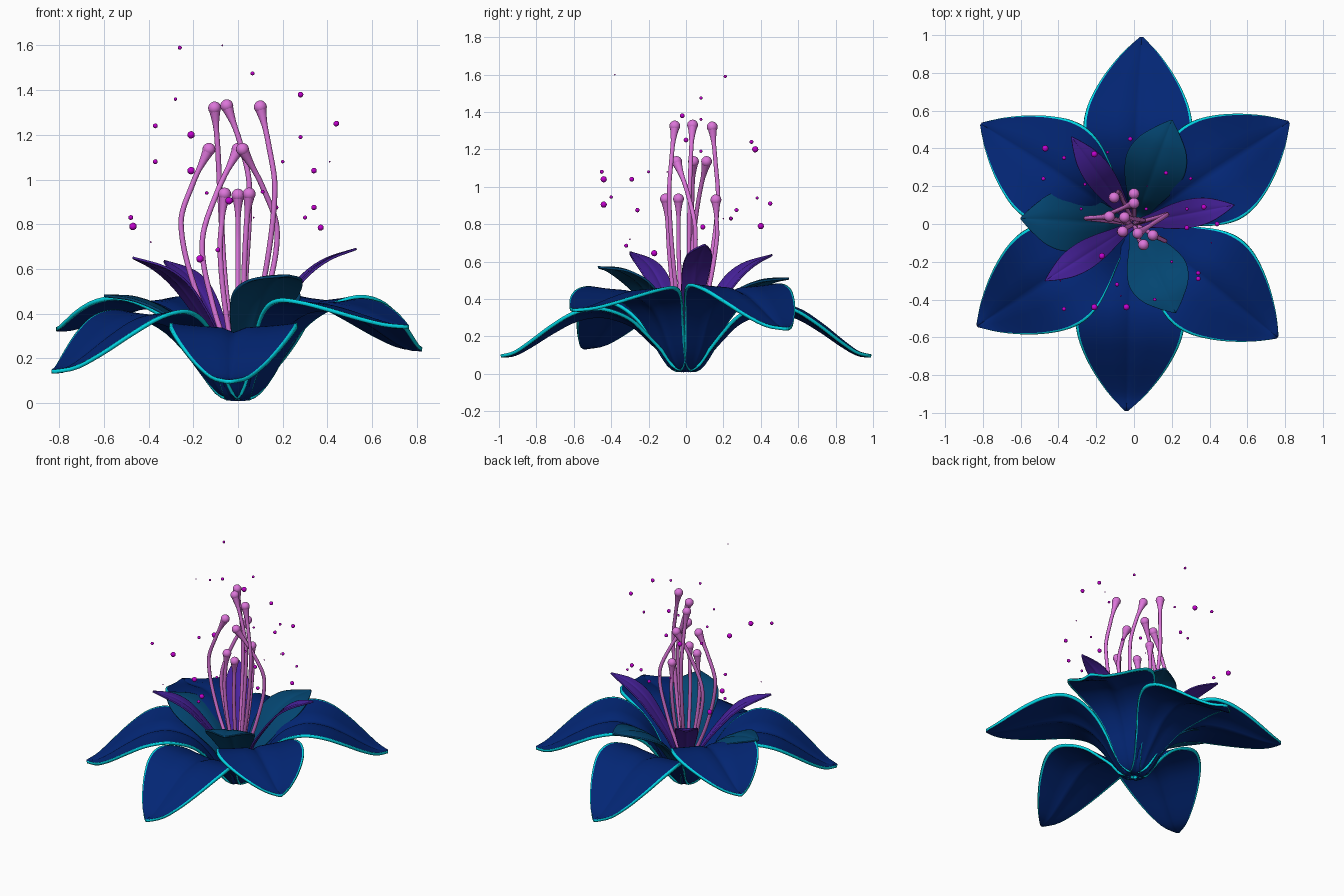
import bpy, bmesh, math
from mathutils import Vector

if "Cube" in bpy.data.objects:
    bpy.data.objects.remove(bpy.data.objects["Cube"])


def material(name, rgb):
    m = bpy.data.materials.new(name)
    m.diffuse_color = (*rgb, 1)
    m.use_nodes = True
    m.node_tree.nodes["Principled BSDF"].inputs["Base Color"].default_value = m.diffuse_color
    return m


BLUE = material("deep_blue", (0.0008, 0.019, 0.175))
CYAN = material("cyan_edge", (0.0, 0.66, 0.76))
TEAL = material("dark_teal", (0.001, 0.06, 0.165))
PURPLE = material("purple", (0.065, 0.016, 0.34))
PINK = material("pink", (0.72, 0.18, 0.70))
MAGENTA = material("magenta", (0.55, 0.0, 0.62))


def smooth_lookup(pts, x):
    """Hermite interpolation through (x, y) points."""
    def slope(i):
        a, b = pts[max(i - 1, 0)], pts[min(i + 1, len(pts) - 1)]
        return (b[1] - a[1]) / (b[0] - a[0])
    x = min(max(x, pts[0][0]), pts[-1][0])
    i = 0
    while i < len(pts) - 2 and x > pts[i + 1][0]:
        i += 1
    (x0, y0), (x1, y1) = pts[i], pts[i + 1]
    h = x1 - x0
    t = (x - x0) / h
    return ((2*t**3 - 3*t*t + 1) * y0 + (t**3 - 2*t*t + t) * h * slope(i)
            + (3*t*t - 2*t**3) * y1 + (t**3 - t*t) * h * slope(i + 1))


def finish(bm, name, mats):
    bmesh.ops.recalc_face_normals(bm, faces=bm.faces)
    for f in bm.faces:
        f.smooth = True
    me = bpy.data.meshes.new(name)
    bm.to_mesh(me)
    bm.free()
    for m in mats:
        me.materials.append(m)
    ob = bpy.data.objects.new(name, me)
    bpy.context.collection.objects.link(ob)
    return ob


def petal(name, tip, profile, widths, mats, lift, groove, thick):
    """Grid petal from the centre to tip (x, y); profile and widths run over 0..1."""
    length = math.hypot(*tip)
    u = Vector((tip[0], tip[1], 0)) / length
    side = Vector((-u.y, u.x, 0))
    vs = [-1, -0.955, -0.8, -0.6, -0.4, -0.2, -0.07, 0, 0.07, 0.2, 0.4, 0.6, 0.8, 0.955, 1]
    n = 36
    bm = bmesh.new()
    rows = []
    for i in range(n + 1):
        s = 0.02 + 0.98 * i / n
        w, z = smooth_lookup(widths, s), smooth_lookup(profile, s)
        row = []
        for v in vs:
            p = u * (s * length) + side * (w * v)
            # edges rise or droop, the midrib sinks into a groove
            p.z = z + lift * math.sin(math.pi * s) * v * v \
                - groove * math.sin(math.pi * s) * math.exp(-(v / 0.12) ** 2)
            row.append(bm.verts.new(p))
        rows.append(row)
    for a, b in zip(rows, rows[1:]):
        for j in range(len(vs) - 1):
            f = bm.faces.new((a[j], b[j], b[j + 1], a[j + 1]))
            if len(mats) > 1 and j in (0, len(vs) - 2):
                f.material_index = 1
    ob = finish(bm, name, mats)
    mod = ob.modifiers.new("thickness", 'SOLIDIFY')
    mod.thickness = thick
    mod.offset = 0
    mod.material_offset_rim = len(mats) - 1
    return ob


# Large outer petals: tip x, y, z and peak height
OUTER_W = [(0, .045), (.1, .075), (.2, .135), (.3, .205), (.4, .262), (.5, .287), (.6, .277),
           (.7, .238), (.8, .18), (.9, .105), (.96, .05), (1, .008)]
OUTER = [(0.04, 0.99, 0.095, 0.35), (0.82, 0.54, 0.24, 0.455), (0.76, -0.60, 0.34, 0.44),
         (-0.04, -0.99, 0.095, 0.33), (-0.83, -0.54, 0.14, 0.39), (-0.81, 0.53, 0.33, 0.45)]
for k, (x, y, zt, pk) in enumerate(OUTER):
    d = zt - pk
    prof = [(0, .012), (.07, .04), (.13, .12), (.2, .58 * pk), (.28, .81 * pk), (.38, .95 * pk),
            (.48, pk), (.6, pk + .11 * d), (.72, pk + .39 * d), (.85, pk + .76 * d),
            (.93, pk + .95 * d), (1, zt)]
    petal(f"outer_petal_{k+1}", (x, y), prof, OUTER_W, [BLUE, CYAN], 0.02, 0.022, 0.018)

# Teal inner petals
for k, (x, y, zt) in enumerate([(0.20, 0.55, 0.51), (-0.60, 0.03, 0.48), (0.22, -0.47, 0.57)]):
    prof = [(0, .1), (.1, .25 * zt), (.25, .54 * zt), (.5, .84 * zt), (.75, .98 * zt), (1, zt)]
    w = [(0, .03), (.2, .075), (.4, .135), (.58, .162), (.75, .135), (.9, .065), (1, .004)]
    petal(f"teal_petal_{k+1}", (x, y), prof, w, [TEAL], -0.02, 0.01, 0.012)

# Purple narrow petals
for k, (x, y, zt) in enumerate([(0.53, 0.10, 0.69), (-0.33, 0.46, 0.635), (-0.47, -0.30, 0.65)]):
    prof = [(0, .1), (.1, .25 * zt), (.2, .43 * zt), (.41, .68 * zt), (.57, .83 * zt),
            (.75, .93 * zt), (1, zt)]
    w = [(0, .02), (.2, .04), (.4, .066), (.58, .076), (.75, .064), (.9, .032), (1, .003)]
    petal(f"purple_petal_{k+1}", (x, y), prof, w, [PURPLE], 0.0, 0.006, 0.01)


def stamen(name, bulge, knob):
    """Tapering tube through base, bulge and knob, ending in a round anther."""
    base = Vector((bulge[0] * .15, bulge[1] * .15, 0.17))
    bulge, knob = Vector(bulge), Vector(knob)
    ctrl = [base, base.lerp(bulge, .5) + Vector((bulge.x * .14, bulge.y * .14, 0)), bulge,
            bulge.lerp(knob, .55) + Vector((bulge.x - knob.x, bulge.y - knob.y, 0)) * .12, knob]
    axes = [[(c.z, c[a]) for c in ctrl] for a in (0, 1)]
    n, seg = 44, 10
    pts = []
    for i in range(n + 1):
        z = base.z + (knob.z - base.z) * i / n
        pts.append(Vector((smooth_lookup(axes[0], z), smooth_lookup(axes[1], z), z)))
    bm = bmesh.new()
    rings = []
    for i, p in enumerate(pts):
        t = (pts[min(i + 1, n)] - pts[max(i - 1, 0)]).normalized()
        q = Vector((0, 0, 1)).rotation_difference(t)
        r = 0.012 + 0.016 * max(0, 1 - (knob.z - p.z) / 0.10) ** 1.5
        rings.append([bm.verts.new(p + q @ Vector((r * math.cos(a), r * math.sin(a), 0)))
                      for a in (2 * math.pi * j / seg for j in range(seg))])
    for a, b in zip(rings, rings[1:]):
        for j in range(seg):
            bm.faces.new((a[j], a[(j + 1) % seg], b[(j + 1) % seg], b[j]))
    bm.faces.new(rings[0])
    ball = bmesh.ops.create_uvsphere(bm, u_segments=16, v_segments=10, radius=0.029)
    bmesh.ops.translate(bm, verts=ball["verts"], vec=knob)
    finish(bm, name, [PINK])


# Nine stamens: bulge point, knob centre
for k, (b, t) in enumerate([
        ((-.255, .03, .80), (-.13, .04, 1.135)), ((-.16, .04, .72), (0, .11, 1.135)),
        ((.175, .05, .77), (.02, -.05, 1.135)), ((.165, -.09, .95), (.10, -.06, 1.325)),
        ((-.08, .17, .92), (-.105, .14, 1.32)), ((.05, .02, .98), (-.05, .035, 1.33)),
        ((.0, .165, .72), (0, .16, .93)), ((.03, -.09, .65), (.05, -.11, .935)),
        ((-.08, -.04, .68), (-.06, -.04, .935))]):
    stamen(f"stamen_{k+1}", b, t)

# Floating pollen: x, y, z, radius
POLLEN = [(-.26, .21, 1.59, .009), (-.07, -.38, 1.6, .004), (.065, .08, 1.475, .009),
          (-.28, .08, 1.36, .008), (.28, -.02, 1.38, .013), (.44, 0, 1.25, .013),
          (-.37, .35, 1.24, .011), (-.21, .37, 1.2, .017), (.28, .08, 1.19, .009),
          (-.37, -.45, 1.08, .011), (-.21, -.44, 1.04, .017), (.2, -.2, 1.08, .008),
          (.34, -.29, 1.04, .013), (.41, -.1, 1.08, .004), (-.14, .38, .94, .008),
          (.11, -.4, .945, .009), (.17, .27, .875, .011), (.34, -.26, .875, .012),
          (-.04, -.44, .905, .017), (-.02, .45, .91, .012), (-.48, .24, .83, .011),
          (-.47, .40, .79, .017), (.3, .24, .83, .009), (.37, .09, .785, .014),
          (-.39, -.3, .72, .004), (-.09, -.32, .685, .011), (-.17, -.17, .645, .017),
          (.07, .2, .83, .004)]
bm = bmesh.new()
for x, y, z, r in POLLEN:
    s = bmesh.ops.create_icosphere(bm, subdivisions=2, radius=r)
    bmesh.ops.translate(bm, verts=s["verts"], vec=(x, y, z))
finish(bm, "pollen", [MAGENTA])
